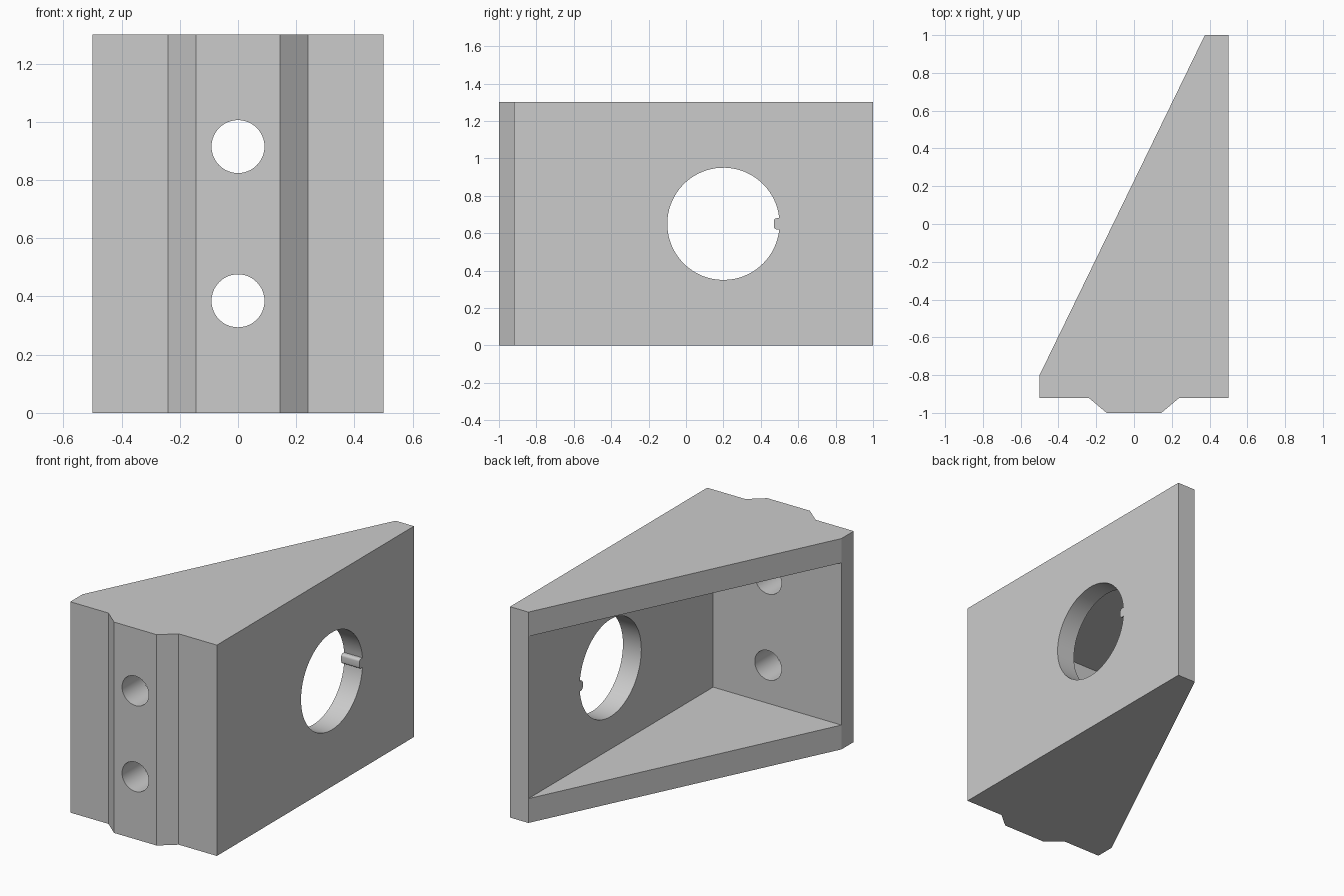
import bpy, bmesh, math
from mathutils import Vector

cube = bpy.data.objects.get("Cube")
if cube:
    bpy.data.objects.remove(cube, do_unlink=True)

HEIGHT = 1.3
WALL = 0.15

grey = bpy.data.materials.new("plain grey")
grey.use_nodes = True
colour = (0.6, 0.6, 0.6, 1)
grey.diffuse_color = colour
grey.node_tree.nodes["Principled BSDF"].inputs["Base Color"].default_value = colour


def prism(name, points, offset):
    """Extrude a closed outline of 3D points along offset."""
    bm = bmesh.new()
    face = bm.faces.new([bm.verts.new(p) for p in points])
    side = bmesh.ops.extrude_face_region(bm, geom=[face])["geom"]
    bmesh.ops.translate(bm, vec=Vector(offset),
                        verts=[g for g in side if isinstance(g, bmesh.types.BMVert)])
    bmesh.ops.recalc_face_normals(bm, faces=bm.faces)
    mesh = bpy.data.meshes.new(name)
    bm.to_mesh(mesh)
    bm.free()
    mesh.materials.append(grey)
    obj = bpy.data.objects.new(name, mesh)
    bpy.context.collection.objects.link(obj)
    return obj


def arc(cx, cy, r, start, end, steps):
    angles = [start + (end - start) * i / steps for i in range(steps + 1)]
    return [(cx + r * math.cos(a), cy + r * math.sin(a)) for a in angles]


# Wedge body with a raised rail along the front
outline = [(-0.5, -0.8), (-0.5, -0.92), (-0.24, -0.92), (-0.145, -1), (0.145, -1),
           (0.24, -0.92), (0.5, -0.92), (0.5, 1), (0.375, 1)]
bracket = prism("wedge_bracket", [(x, y, 0) for x, y in outline], (0, 0, HEIGHT))

# Pocket open to the sloping side
pocket = [(-0.9, -0.8), (0.375, -0.8), (0.375, 1.2), (-0.9, 1.2)]
cutters = [prism("pocket_cutter", [(x, y, WALL) for x, y in pocket],
                 (0, 0, HEIGHT - 2 * WALL))]

# Two bolt holes through the front wall
for z in (0.385, 0.915):
    ring = arc(0, z, 0.091, 0, math.tau, 48)[:-1]
    cutters.append(prism("bolt_hole_cutter", [(x, -1.1, h) for x, h in ring], (0, 0.5, 0)))

# Large side hole with a small rounded key on its back edge
mid, gap = HEIGHT / 2, 0.1
ring = arc(0.2, mid, 0.3, gap, math.tau - gap, 72)
ring += arc(0.485, mid - 0.015, 0.015, -math.pi / 2, -math.pi, 5)
ring += arc(0.485, mid + 0.015, 0.015, math.pi, math.pi / 2, 5)
cutters.append(prism("side_hole_cutter", [(0.2, y, z) for y, z in ring], (0.5, 0, 0)))

for cutter in cutters:
    cutter.hide_render = True
    cutter.hide_viewport = True
    cut = bracket.modifiers.new(cutter.name, 'BOOLEAN')
    cut.operation = 'DIFFERENCE'
    cut.solver = 'EXACT'
    cut.object = cutter

# Smooth the round walls, keep the edges sharp
bpy.context.view_layer.objects.active = bracket
bracket.select_set(True)
for cut in list(bracket.modifiers):
    bpy.ops.object.modifier_apply(modifier=cut.name)
for cutter in cutters:
    bpy.data.objects.remove(cutter, do_unlink=True)
bpy.ops.object.shade_smooth_by_angle(angle=math.radians(25))
